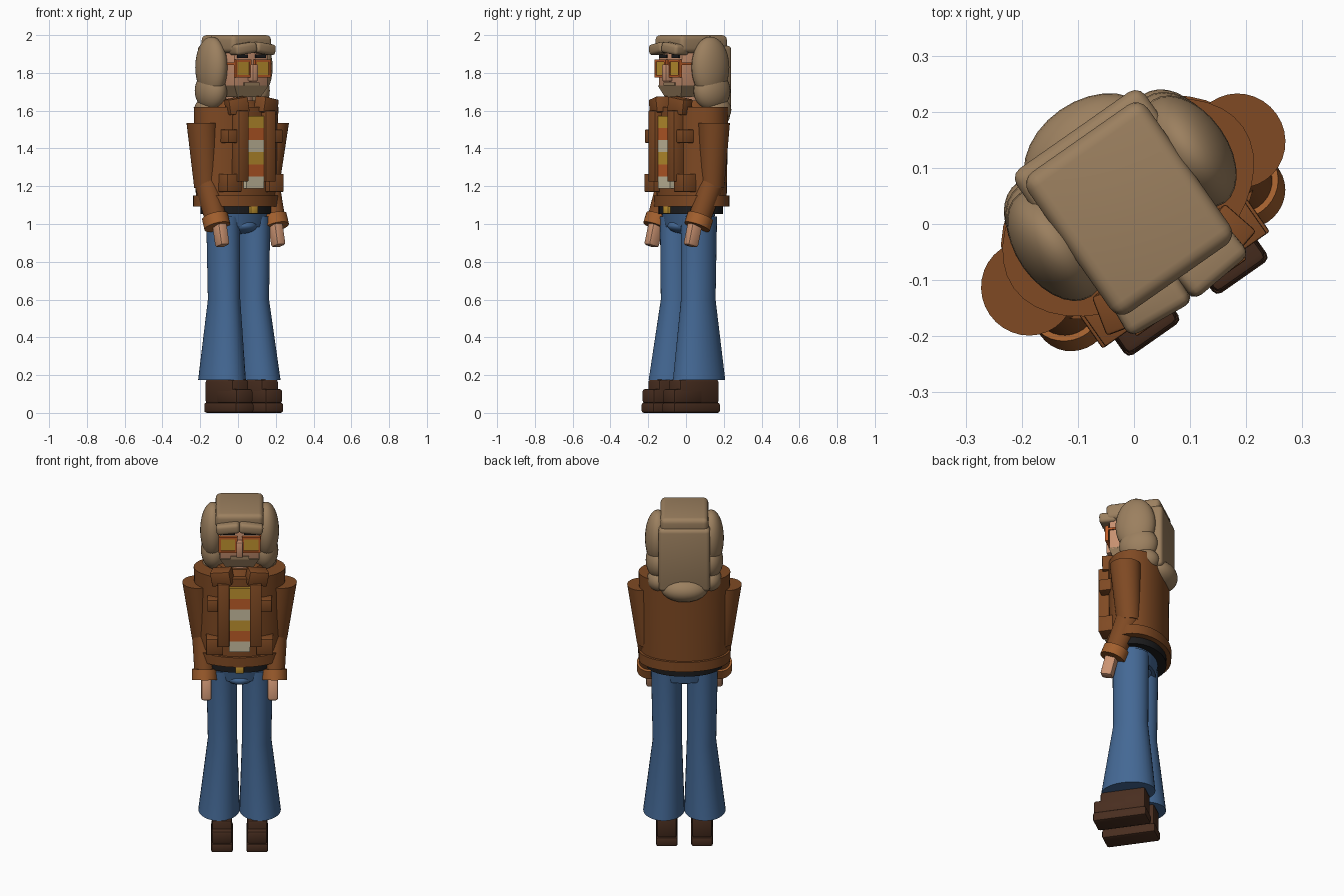
import bpy, bmesh, math
from mathutils import Matrix, Vector

if "Cube" in bpy.data.objects:
    bpy.data.objects.remove(bpy.data.objects["Cube"])

COLOURS = {
    "brown_leather": (0.214, 0.068, 0.017),
    "tan_leather": (0.36, 0.115, 0.027),
    "hair_tan": (0.33, 0.215, 0.115),
    "denim_blue": (0.058, 0.14, 0.30),
    "dark_brown": (0.066, 0.027, 0.014),
    "skin": (0.60, 0.295, 0.17),
    "gold": (0.54, 0.30, 0.03),
    "orange": (0.52, 0.11, 0.022),
    "cream": (0.60, 0.53, 0.36),
    "black": (0.012, 0.012, 0.013),
}
MATS = {}
for n, c in COLOURS.items():
    MATS[n] = bpy.data.materials.new(n)
    MATS[n].diffuse_color = (*c, 1)

# whole figure is turned a little about the vertical
PLACE = Matrix.Translation((0.007, 0.005, 0)) @ Matrix.Rotation(math.radians(35), 4, 'Z')


def finish(name, bm, mat):
    bmesh.ops.recalc_face_normals(bm, faces=bm.faces)
    bm.transform(PLACE)
    me = bpy.data.meshes.new(name)
    bm.to_mesh(me)
    bm.free()
    me.materials.append(MATS[mat])
    ob = bpy.data.objects.new(name, me)
    bpy.context.collection.objects.link(ob)
    return ob


def box(name, mat, x, y, z, bevel=0.0, rot=(0, 0, 0), segments=2):
    """Box from (min, max) pairs, turned about its own centre."""
    bm = bmesh.new()
    bmesh.ops.create_cube(bm, size=1)
    size = Vector((x[1] - x[0], y[1] - y[0], z[1] - z[0]))
    bmesh.ops.scale(bm, vec=size, verts=bm.verts)
    if bevel:
        bmesh.ops.bevel(bm, geom=bm.edges[:], offset=bevel, segments=segments,
                        profile=0.5, affect='EDGES')
    m = Matrix.Translation((sum(x) / 2, sum(y) / 2, sum(z) / 2))
    for a, ax in zip(rot, 'XYZ'):
        m = m @ Matrix.Rotation(math.radians(a), 4, ax)
    bm.transform(m)
    return finish(name, bm, mat)


def side(s, a, b):
    return (min(s * a, s * b), max(s * a, s * b))


def loft(name, mat, rings, slope=0.0, n=32):
    """Skin elliptical rings (cx, cy, cz, rx, ry); slope tips them front to back."""
    bm = bmesh.new()
    loops = []
    for cx, cy, cz, rx, ry in rings:
        loop = []
        for i in range(n):
            a = math.tau * i / n
            dy = ry * math.sin(a)
            loop.append(bm.verts.new((cx + rx * math.cos(a), cy + dy, cz + slope * dy)))
        loops.append(loop)
    for lo, hi in zip(loops, loops[1:]):
        for i in range(n):
            j = (i + 1) % n
            bm.faces.new((lo[i], lo[j], hi[j], hi[i]))
    bm.faces.new(loops[0])
    bm.faces.new(loops[-1])
    return finish(name, bm, mat)


def ball(name, mat, centre, radii):
    bm = bmesh.new()
    bmesh.ops.create_uvsphere(bm, u_segments=28, v_segments=16, radius=1)
    bm.transform(Matrix.Translation(centre) @ Matrix.Diagonal((*radii, 1)))
    return finish(name, bm, mat)


for s, tag in ((-1, "right"), (1, "left")):
    # shoes
    box(tag + "_sole", "dark_brown", side(s, .037, .155), (-.19, .11), (0, .055), .012)
    box(tag + "_shoe_toe", "dark_brown", side(s, .04, .152), (-.187, 0), (.05, .127), .014)
    box(tag + "_shoe_upper", "dark_brown", side(s, .041, .151), (-.15, .105), (.05, .177), .014)
    # flared trouser legs
    loft(tag + "_trouser_leg", "denim_blue", [
        (s * .112, 0, .175, .113, .15), (s * .093, .008, .6, .08, .097),
        (s * .098, .01, 1.04, .084, .1)])
    # sleeves, cuffs and hands
    loft(tag + "_upper_sleeve", "brown_leather", [
        (s * .197, .025, 1.19, .062, .065), (s * .229, .0145, 1.535, .083, .085)])
    loft(tag + "_forearm_sleeve", "brown_leather", [
        (s * .19, -.055, 1.02, .056, .056), (s * .196, .024, 1.22, .063, .066)], -.3)
    loft(tag + "_cuff", "tan_leather", [
        (s * .19, -.068, .985, .069, .066), (s * .19, -.046, 1.04, .069, .066)], -.42)
    box(tag + "_hand", "skin", side(s, .152, .21), (-.122, -.054), (.88, 1.01), .014,
        (-14, 0, 0))
    # jacket front edges, collar wings and pockets
    box(tag + "_jacket_placket", "brown_leather", side(s, .056, .12), (-.167, -.1), (1.225, 1.6), .004)
    box(tag + "_collar_wing", "brown_leather", side(s, .04, .15), (-.15, -.075), (1.585, 1.668),
        .006, (0, s * 10, s * 14))
    box(tag + "_chest_flap", "brown_leather", side(s, .09, .176), (-.15, -.06), (1.43, 1.5), .004)
    box(tag + "_lower_pocket", "brown_leather", side(s, .09, .182), (-.15, -.06), (1.17, 1.265), .004)

# hips and belt
loft("hips", "denim_blue", [(0, .01, .985, .165, .105), (0, .01, 1.07, .185, .12)])
ball("crotch", "denim_blue", (0, -.005, .99), (.085, .105, .042))
loft("belt", "black", [(0, .025, 1.053, .208, .15), (0, .025, 1.1, .208, .15)])
box("belt_buckle", "gold", (-.023, .023), (-.14, -.115), (1.056, 1.094), .003)

# jacket body
loft("jacket_body", "brown_leather", [(0, .03, 1.1, .235, .155), (0, .03, 1.62, .25, .16)], n=40)
loft("jacket_hem", "brown_leather", [(0, .03, 1.093, .25, .17), (0, .03, 1.15, .25, .17)], n=40)
loft("collar_band", "brown_leather", [(0, .015, 1.6, .15, .125), (0, .02, 1.655, .125, .105)])

# striped shirt front
for i in range(6):
    z = 1.571 - i * .0637
    box("shirt_stripe", ("gold", "orange", "cream")[i % 3], (-.057, .057), (-.148, -.1), (z - .0637, z))

# neck and head
loft("neck", "skin", [(0, .0, 1.58, .07, .07), (0, .0, 1.72, .07, .07)])
box("head", "skin", (-.108, .108), (-.108, .12), (1.725, 1.95), .006)
bm = bmesh.new()
bmesh.ops.create_cube(bm, size=1)
for v in bm.verts:                      # beard tapers down to the chin
    low = v.co.z < 0
    v.co = Vector((math.copysign(.075 if low else .109, v.co.x),
                   (-.09 if low else -.112) if v.co.y < 0 else .08,
                   1.672 if low else 1.732))
finish("beard", bm, "hair_tan")
box("nose", "skin", (-.018, .018), (-.15, -.1), (1.755, 1.845), .006)
box("moustache", "hair_tan", (-.05, .05), (-.117, -.1), (1.732, 1.748))

# glasses and eyebrows
for s, tag in ((-1, "right"), (1, "left")):
    box(tag + "_lens", "gold", side(s, .024, .102), (-.124, -.115), (1.788, 1.858))
    for z in (1.776, 1.858):
        box(tag + "_frame_bar", "orange", side(s, .012, .114), (-.13, -.112), (z, z + .012))
    for x in (.012, .102):
        box(tag + "_frame_post", "orange", side(s, x, x + .012), (-.13, -.112), (1.776, 1.87))
    box(tag + "_frame_temple", "orange", side(s, .106, .116), (-.125, .03), (1.842, 1.854))
    box(tag + "_eyebrow", "black", side(s, .025, .09), (-.116, -.1), (1.878, 1.897))
box("glasses_bridge", "orange", (-.014, .014), (-.13, -.112), (1.83, 1.842))

# hair
box("hair_cap", "hair_tan", (-.13, .13), (-.125, .18), (1.905, 2.0), .026, segments=4)
box("hair_back", "hair_tan", (-.14, .14), (.06, .198), (1.57, 1.945), .022, segments=3)
ball("hair_back_curl", "hair_tan", (0, .15, 1.573), (.128, .092, .072))
for s, tag in ((-1, "right"), (1, "left")):
    box(tag + "_fringe", "hair_tan", side(s, -.004, .126), (-.168, -.07), (1.9, 1.958), .018,
        (0, s * 8, s * 5), 3)
    ball(tag + "_hair_top_puff", "hair_tan", (s * .145, .05, 1.83), (.07, .112, .162))
    ball(tag + "_hair_mid_puff", "hair_tan", (s * .138, .065, 1.705), (.073, .108, .105))
    ball(tag + "_hair_low_puff", "hair_tan", (s * .135, .095, 1.605), (.068, .085, .068))

# smooth curved parts, keep hard edges
for ob in bpy.data.objects:
    ob.select_set(True)
    bpy.context.view_layer.objects.active = ob
bpy.ops.object.shade_smooth_by_angle(angle=math.radians(35))

for m in bpy.data.materials:
    if m.users and not m.is_grease_pencil:
        m.use_nodes = True
        m.node_tree.nodes["Principled BSDF"].inputs["Base Color"].default_value = m.diffuse_color
